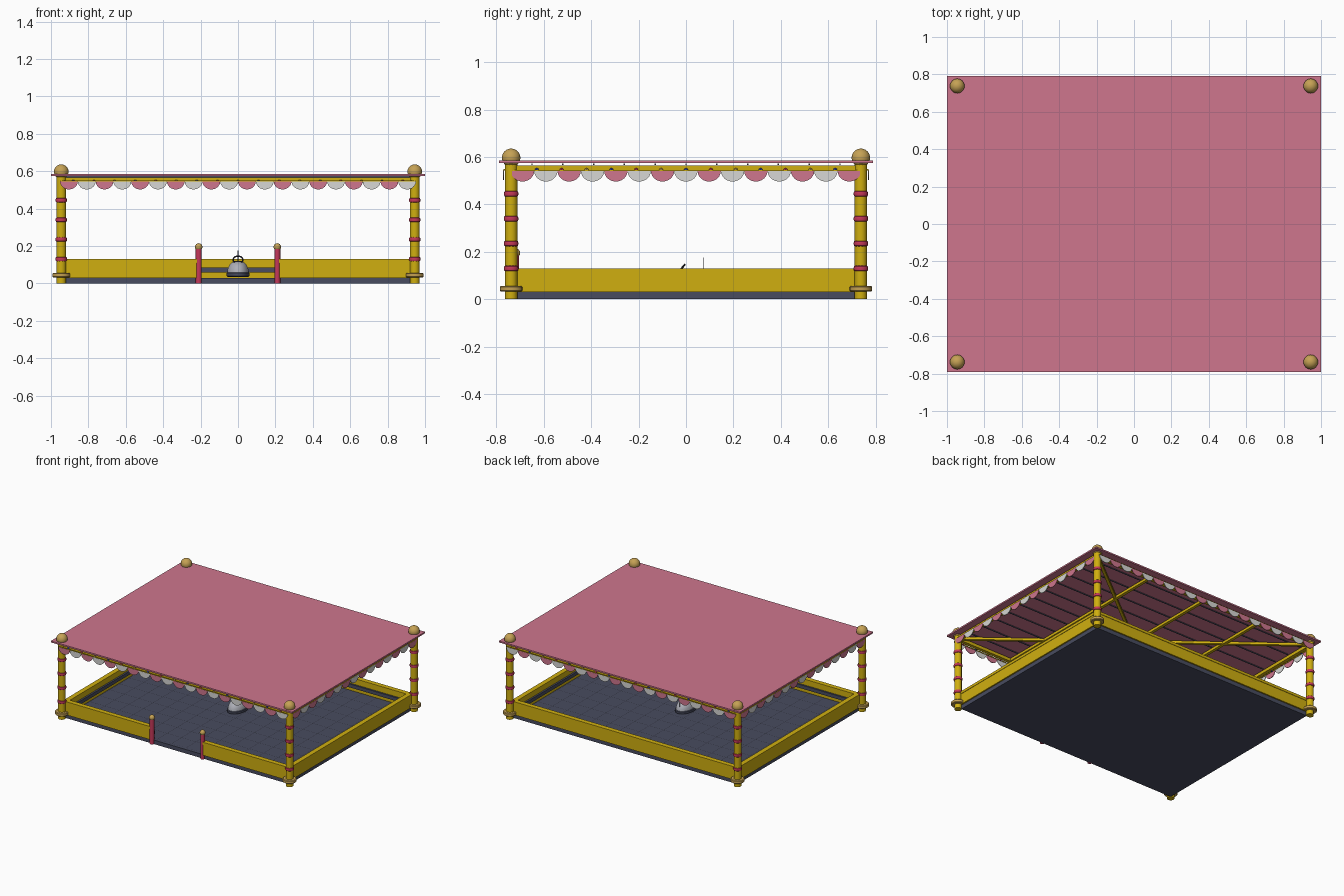
import bpy, bmesh, math
from mathutils import Matrix, Vector

cube = bpy.data.objects.get("Cube")
if cube:
    bpy.data.objects.remove(cube, do_unlink=True)


def material(name, r, g, b):
    m = bpy.data.materials.new(name)
    m.use_nodes = True
    m.diffuse_color = (r, g, b, 1)
    m.node_tree.nodes["Principled BSDF"].inputs["Base Color"].default_value = (r, g, b, 1)
    return m


PINK = material("pink", .62, .18, .27)
CRIMSON = material("crimson", .56, .04, .1)
YELLOW = material("yellow", .63, .43, .005)
GOLD = material("gold", .56, .36, .09)
SLATE = material("slate", .065, .072, .115)
DARK = material("dark_grey", .025, .027, .04)
WHITE = material("white", .68, .68, .66)
SILVER = material("silver", .42, .43, .48)
BLUE = material("blue", .03, .06, .45)


def finish(name, bm, *mats, smooth=False):
    bmesh.ops.recalc_face_normals(bm, faces=bm.faces)
    mesh = bpy.data.meshes.new(name)
    bm.to_mesh(mesh)
    bm.free()
    for m in mats:
        mesh.materials.append(m)
    ob = bpy.data.objects.new(name, mesh)
    bpy.context.collection.objects.link(ob)
    if smooth:
        bpy.ops.object.select_all(action='DESELECT')
        ob.select_set(True)
        bpy.context.view_layer.objects.active = ob
        bpy.ops.object.shade_smooth_by_angle(angle=math.radians(40))
    return ob


def box(name, lo, hi, mat):
    lo, hi = Vector(lo), Vector(hi)
    bm = bmesh.new()
    bmesh.ops.create_cube(bm, size=1, matrix=Matrix.Translation((lo + hi) / 2)
                          @ Matrix.Diagonal((*(hi - lo), 1)))
    return finish(name, bm, mat)


def bar(name, a, b, width, height, mat):
    # Box section running between two points
    a, b = Vector(a), Vector(b)
    d = b - a
    bm = bmesh.new()
    bmesh.ops.create_cube(bm, size=1, matrix=Matrix.Translation((a + b) / 2)
                          @ d.to_track_quat('X', 'Z').to_matrix().to_4x4()
                          @ Matrix.Diagonal((d.length, width, height, 1)))
    return finish(name, bm, mat)


def lathe(name, x, y, profile, mat, sides=16, sy=1):
    # Solid of revolution from (radius, height) pairs
    bm = bmesh.new()
    rings = [[bm.verts.new((x + r * math.cos(t * math.tau / sides),
                            y + sy * r * math.sin(t * math.tau / sides), z))
              for t in range(sides)] for r, z in profile]
    for low, high in zip(rings, rings[1:]):
        for i in range(sides):
            j = (i + 1) % sides
            bm.faces.new((low[i], low[j], high[j], high[i]))
    bm.faces.new(rings[0][::-1])
    bm.faces.new(rings[-1])
    return finish(name, bm, mat, smooth=True)


def ball(name, c, r, mat, seg=16):
    bm = bmesh.new()
    bmesh.ops.create_uvsphere(bm, u_segments=seg, v_segments=seg // 2, radius=r,
                              matrix=Matrix.Translation(c))
    return finish(name, bm, mat, smooth=True)


PX, PY = .945, .738

# Floor slab with a tiled top
box("floor_slab", (-.93, -.72, 0), (.93, .72, .03), SLATE)
bm = bmesh.new()
bmesh.ops.create_grid(bm, x_segments=15, y_segments=12, size=1,
                      matrix=Matrix.Translation((0, 0, .032)) @ Matrix.Diagonal((.9, .7, 1, 1)))
rims = bmesh.ops.inset_individual(bm, faces=bm.faces[:], thickness=.002)["faces"]
for f in rims:
    f.material_index = 1
finish("floor_tiles", bm, SLATE, DARK)


# Low perimeter walls, each with a cap rail and an inner rubber bumper
def wall(name, a, b, inward):
    a, b, n = Vector((*a, 0)), Vector((*b, 0)), Vector((*inward, 0))
    up = Vector((0, 0, 1))
    bar(name + "_panel", a + up * .07, b + up * .07, .03, .08, YELLOW)
    bar(name + "_cap", a + up * .12, b + up * .12, .036, .02, YELLOW)
    bar(name + "_bumper", a + up * .072 + n * .021, b + up * .072 + n * .021, .014, .026, SLATE)


wall("back_wall", (-.92, .715), (.92, .715), (0, -1))
for s, side in ((1, "left"), (-1, "right")):
    wall(side + "_wall", (s * .925, -.715), (s * .925, .715), (-s, 0))
    wall("front_wall_" + side, (s * .21, -.715), (s * .92, -.715), (0, 1))
    # Gate posts
    lathe("gate_post_" + side, s * .21, -.72, [(.016, .0), (.016, .185)], CRIMSON)
    ball("gate_knob_" + side, (s * .21, -.72, .195), .02, GOLD)

# Corner posts with foot, rings and finial
for x in (-PX, PX):
    for y in (-PY, PY):
        lathe("corner_post", x, y, [(.026, 0), (.026, .575)], YELLOW, 12)
        lathe("post_foot", x, y, [(.043, .032), (.047, .036), (.047, .052), (.043, .056)], GOLD, 24)
        for i in range(4):
            z = .13 + i * .105
            lathe("post_ring", x, y, [(.025, z - .012), (.029, z - .009), (.031, z),
                                      (.029, z + .009), (.025, z + .012)], CRIMSON)
        ball("finial", (x, y, .597), .039, GOLD, 24)

# Roof sheet and the framework beneath it
box("roof", (-1, -.79, .574), (1, .79, .585), PINK)
for s in (-1, 1):
    bar("long_beam", (-PX, s * PY, .553), (PX, s * PY, .553), .026, .024, YELLOW)
    bar("short_beam", (s * PX, -PY, .553), (s * PX, PY, .553), .026, .024, YELLOW)
    bar("diagonal_brace", (-PX, -s * PY, .555), (PX, s * PY, .555), .02, .018, YELLOW)
for x in (-.48, 0, .48):
    bar("cross_beam", (x, -PY, .553), (x, PY, .553), .022, .02, YELLOW)
for i in range(11):
    y = (i - 5) * .13
    bar("ceiling_wire", (-.93, y, .57), (.93, y, .57), .006, .006, SLATE)


# Scalloped bunting: half discs alternating between two colours
def bunting(name, start, step, count, normal):
    start, step, n = Vector(start), Vector(step), Vector(normal) * .004
    r = step.length * .5
    u = step.normalized()
    bm = bmesh.new()
    for k in range(count):
        c = start + step * k
        pts = [c + u * r * math.cos(t * math.pi / 12)
               - Vector((0, 0, r * .92 * math.sin(t * math.pi / 12))) for t in range(13)]
        face = bm.faces.new([bm.verts.new(p) for p in pts])
        face.material_index = k % 2
        out = bmesh.ops.extrude_face_region(bm, geom=[face], use_keep_orig=True)["geom"]
        bmesh.ops.translate(bm, vec=n, verts=[v for v in out if isinstance(v, bmesh.types.BMVert)])
        for f in bm.faces[-14:]:
            f.material_index = k % 2
    finish(name, bm, PINK, WHITE)
    ends = [start - step / 2, start + step * (count - .5)]
    bar(name + "_rope", ends[0], ends[1], .006, .006, YELLOW)


for s, long_name, short_name in ((-1, "front_bunting", "right_bunting"),
                                 (1, "back_bunting", "left_bunting")):
    bunting(long_name, (-.904, s * .768, .546), (.0952, 0, 0), 20, (0, s, 0))
    bunting(short_name, (s * .966, -.69, .542), (0, .0985, 0), 15, (s, 0, 0))
    # Small coloured bulbs along the beams
    bulbs = (BLUE, CRIMSON, GOLD)
    for i in range(17):
        ball("bulb", ((i - 8) * .11, s * .757, .545), .009, bulbs[i % 3], 8)
    for i in range(13):
        ball("bulb", (s * .96, (i - 6) * .105, .545), .009, bulbs[i % 3], 8)

# Little bumper car in the middle of the floor
lathe("car_bumper", 0, 0, [(.054, .034), (.062, .04), (.062, .055), (.056, .06)], SLATE, 32, 1.5)
lathe("car_body", 0, 0, [(.058, .058), (.056, .075), (.048, .095), (.036, .11), (.02, .117)],
      SILVER, 32, 1.5)
lathe("car_seat", 0, .022, [(.025, .1), (.025, .119), (.02, .121)], DARK, 20, 1.2)
bar("car_antenna", (0, .075, .06), (0, .075, .177), .004, .004, DARK)
bpy.ops.mesh.primitive_torus_add(location=(0, -.022, .126), rotation=(math.radians(50), 0, 0),
                                 major_radius=.026, minor_radius=.004,
                                 major_segments=20, minor_segments=8)
wheel = bpy.context.object
wheel.name = "steering_wheel"
wheel.data.materials.append(DARK)
bpy.ops.object.shade_smooth_by_angle(angle=math.radians(40))
